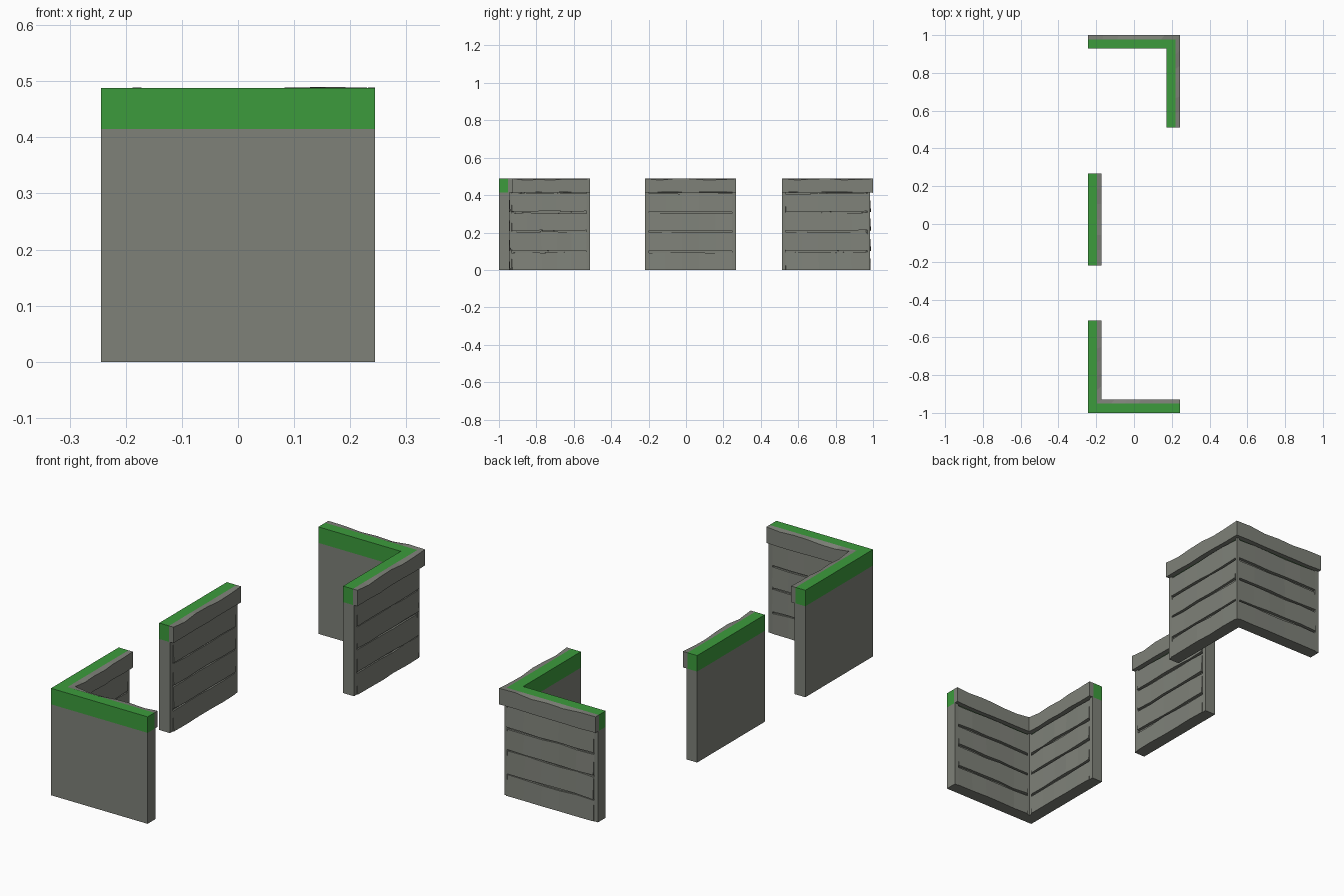
import bpy
import bmesh
import random
from mathutils import Vector

random.seed(7)
cube = bpy.data.objects.get("Cube")
if cube:
    bpy.data.objects.remove(cube, do_unlink=True)


def material(name, rgb):
    mat = bpy.data.materials.new(name)
    mat.use_nodes = True
    color = (*rgb, 1)
    mat.diffuse_color = color
    mat.node_tree.nodes["Principled BSDF"].inputs["Base Color"].default_value = color
    return mat


STONE = material("grey stone", (0.21, 0.22, 0.19))
GRASS = material("grass green", (0.045, 0.33, 0.045))

TOP, LEDGE = 0.488, 0.415
CORE, POST, TURF, LIP = 0.046, 0.055, 0.049, 0.072
COURSES = [0, 0.1, 0.208, 0.31, LEDGE]


def loft(bm, sections):
    """Solid through a row of four-sided cross-sections."""
    rings = [[bm.verts.new(p) for p in s] for s in sections]
    for a, b in zip(rings, rings[1:]):
        for i in range(4):
            j = (i + 1) % 4
            bm.faces.new((a[i], a[j], b[j], b[i]))
    bm.faces.new(rings[0][::-1])
    bm.faces.new(rings[-1])


def finish(bm, name, mat):
    bmesh.ops.recalc_face_normals(bm, faces=bm.faces)
    mesh = bpy.data.meshes.new(name)
    bm.to_mesh(mesh)
    bm.free()
    mesh.materials.append(mat)
    bpy.context.collection.objects.link(bpy.data.objects.new(name, mesh))


class Run:
    """One straight stretch of wall between two mitred ends."""

    def __init__(self, a, b, na, nb):
        self.a, self.b, self.na, self.nb = a, b, na, nb

    def at(self, t, d, z):
        p = self.a.lerp(self.b, t) + d * self.na.lerp(self.nb, t)
        return Vector((p.x, p.y, z))

    def section(self, t, d0, d1, z0, z1):
        return [self.at(t, d, z) for d, z in ((d0, z0), (d1, z0), (d1, z1), (d0, z1))]


def runs_of(path):
    pts = [Vector(p) for p in path]
    sides = []
    for a, b in zip(pts, pts[1:]):
        along = (b - a).normalized()
        sides.append(Vector((along.y, -along.x)))
    miters = [sides[0]] + [m + n for m, n in zip(sides, sides[1:])] + [sides[-1]]
    return [Run(*q) for q in zip(pts, pts[1:], miters, miters[1:])]


def wall(label, path):
    runs = runs_of(path)

    # Straight bands that follow the whole wall
    def band(name, d0, d1, z0, z1, mat):
        bm = bmesh.new()
        loft(bm, [runs[0].section(0, d0, d1, z0, z1)]
             + [r.section(1, d0, d1, z0, z1) for r in runs])
        finish(bm, label + "_" + name, mat)

    band("core", 0, CORE, 0, LEDGE, STONE)
    band("turf", 0, TURF, LEDGE, TOP, GRASS)

    # Overhanging stone lip with an uneven crest
    bm = bmesh.new()
    sections = []
    for k, run in enumerate(runs):
        steps = 6
        for i in range(0 if k == 0 else 1, steps + 1):
            t = i / steps
            s = run.section(t, TURF, LIP, LEDGE, TOP)
            edge = i in (0, steps)
            s[2].z += 0 if edge else random.uniform(-0.009, 0.002)
            s[1].z += 0 if edge else random.uniform(-0.003, 0.002)
            sections.append(s)
    loft(bm, sections)
    finish(bm, label + "_stone_lip", STONE)

    posts, blocks = bmesh.new(), bmesh.new()
    for k, run in enumerate(runs):
        start = 0.045 if k == 0 else 0.027
        end = 0.955 if k == len(runs) - 1 else 0.973
        # Upright edge strips
        for t0, t1 in ((0, start), (end, 1)):
            loft(posts, [run.section(t, CORE, POST, 0, LEDGE) for t in (t0, t1)])
        # Wavy stone courses, leaning out towards their lower edge
        for z0, z1 in zip(COURSES, COURSES[1:]):
            sections = []
            for i in range(6):
                t = start + (end - start) * i / 5
                low = z0 + (random.uniform(0, 0.005) if z0 else 0)
                high = z1 - random.uniform(0.003, 0.009)
                s = run.section(t, CORE, POST, low, high)
                s[1] = run.at(t, random.uniform(0.057, 0.062), low)
                s[2] = run.at(t, random.uniform(0.053, 0.056), high)
                sections.append(s)
            loft(blocks, sections)
    finish(posts, label + "_edge_strips", STONE)
    finish(blocks, label + "_stone_courses", STONE)


X = 0.244
wall("inner_corner", [(X, -1), (-X, -1), (-X, -0.512)])
wall("straight_wall", [(-X, -0.22), (-X, 0.268)])
wall("outer_corner", [(X - LIP, 0.512), (X - LIP, 1 - LIP), (-X, 1 - LIP)])
